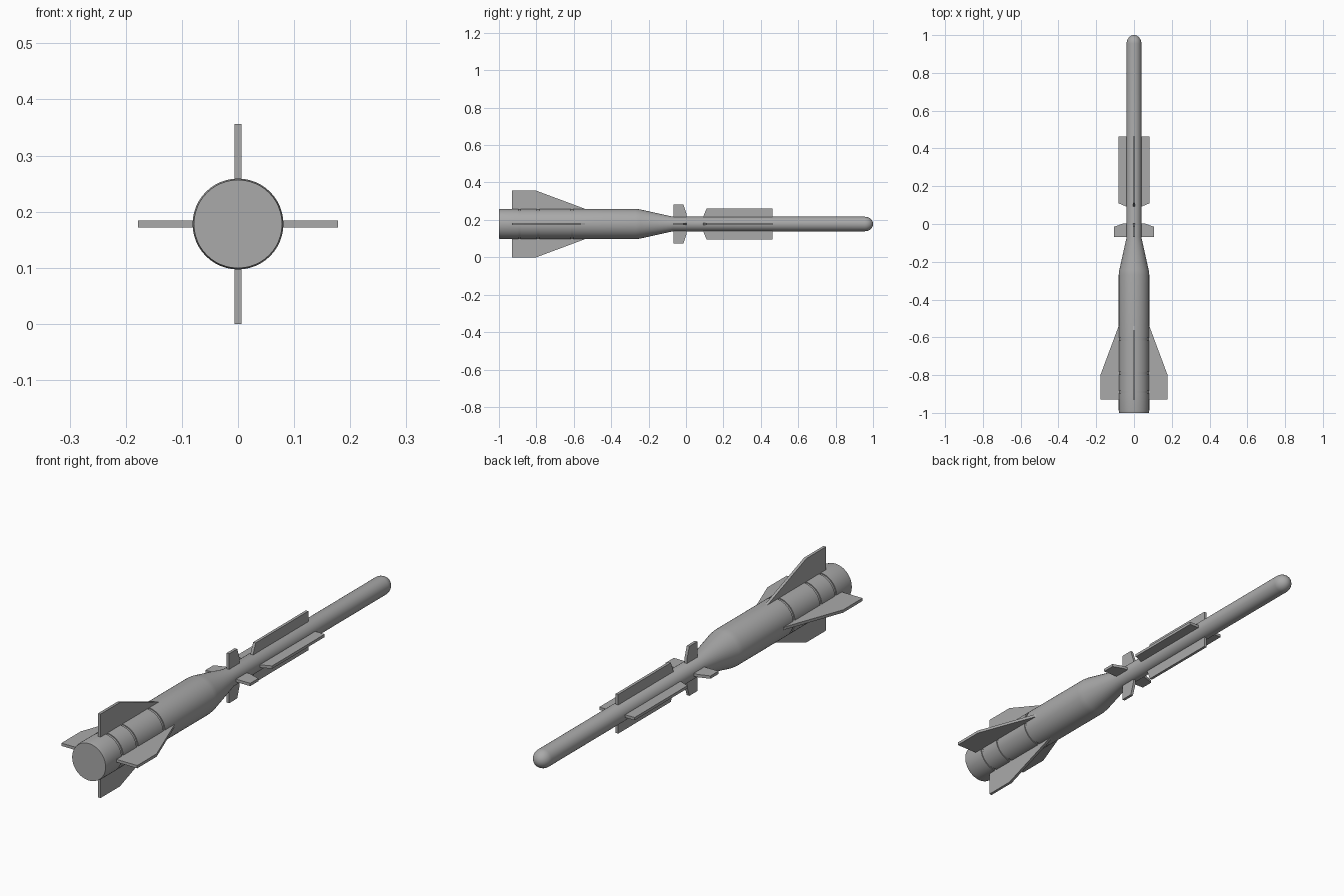
import bpy, bmesh, math
from mathutils import Matrix, Vector

if "Cube" in bpy.data.objects:
    bpy.data.objects.remove(bpy.data.objects["Cube"], do_unlink=True)

AXIS_Z = 0.178
SIDES = 48

grey = bpy.data.materials.new("plain_grey")
grey.use_nodes = True
grey.diffuse_color = (0.4, 0.4, 0.4, 1)
grey.node_tree.nodes["Principled BSDF"].inputs["Base Color"].default_value = (0.4, 0.4, 0.4, 1)


def finish(name, bm):
    """Turn a bmesh into a shaded object centred on the long axis."""
    bmesh.ops.recalc_face_normals(bm, faces=bm.faces[:])
    mesh = bpy.data.meshes.new(name)
    bm.to_mesh(mesh)
    bm.free()
    mesh.materials.append(grey)
    obj = bpy.data.objects.new(name, mesh)
    obj.location.z = AXIS_Z
    bpy.context.collection.objects.link(obj)
    bpy.ops.object.select_all(action='DESELECT')
    obj.select_set(True)
    bpy.context.view_layer.objects.active = obj
    bpy.ops.object.shade_smooth_by_angle(angle=math.radians(30))
    return obj


def lathe(name, profile):
    """Spin (y, radius) points round the long axis and cap the ends."""
    bm = bmesh.new()
    rings = []
    for y, r in profile:
        rings.append([bm.verts.new((r * math.cos(a), y, r * math.sin(a)))
                      for a in (2 * math.pi * i / SIDES for i in range(SIDES))])
    for a, b in zip(rings, rings[1:]):
        for i in range(SIDES):
            j = (i + 1) % SIDES
            bm.faces.new((a[i], a[j], b[j], b[i]))
    bm.faces.new(rings[0])
    bm.faces.new(rings[-1])
    return finish(name, bm)


def fin_set(name, outline, thickness):
    """Four flat fins from a (radius, y) outline, a quarter turn apart."""
    labels = ("left", "top", "right", "bottom")
    for k, label in enumerate(labels):
        bm = bmesh.new()
        face = bm.faces.new([bm.verts.new((r, y, -thickness / 2)) for r, y in outline])
        out = bmesh.ops.extrude_face_region(bm, geom=[face])
        top = [v for v in out["geom"] if isinstance(v, bmesh.types.BMVert)]
        bmesh.ops.translate(bm, verts=top, vec=Vector((0, 0, thickness)))
        turn = Matrix.Rotation(-k * math.pi / 2, 4, 'Y')
        bmesh.ops.transform(bm, matrix=turn, verts=bm.verts[:])
        finish(f"{name}_{label}", bm)


# Body: wide tail tube with ring grooves, shoulder taper, slim tube, round nose
wide, slim, groove = 0.081, 0.039, 0.077
profile = [(-1.0, 0.0785), (-0.985, wide)]
for y in (-0.89, -0.79, -0.61):
    profile += [(y - 0.006, wide), (y - 0.006, groove), (y + 0.006, groove), (y + 0.006, wide)]
profile += [(-0.27, wide), (-0.245, 0.078), (-0.07, slim)]
for i in range(9):
    t = math.radians(84 * i / 8)
    profile.append((0.955 + 0.045 * math.sin(t) / math.sin(math.radians(84)), slim * math.cos(t)))
lathe("body", profile)

# Large swept tail fins
fin_set("tail_fin", [(0.07, -0.93), (0.178, -0.93), (0.178, -0.80), (0.081, -0.54), (0.07, -0.54)], 0.012)

# Small control fins at the shoulder
fin_set("control_fin", [(0.03, -0.068), (0.105, -0.068), (0.105, -0.014), (0.055, 0.003), (0.03, 0.003)], 0.012)

# Long narrow strakes on the slim tube
fin_set("strake", [(0.03, 0.09), (0.042, 0.093), (0.083, 0.11), (0.083, 0.463), (0.03, 0.463)], 0.012)
